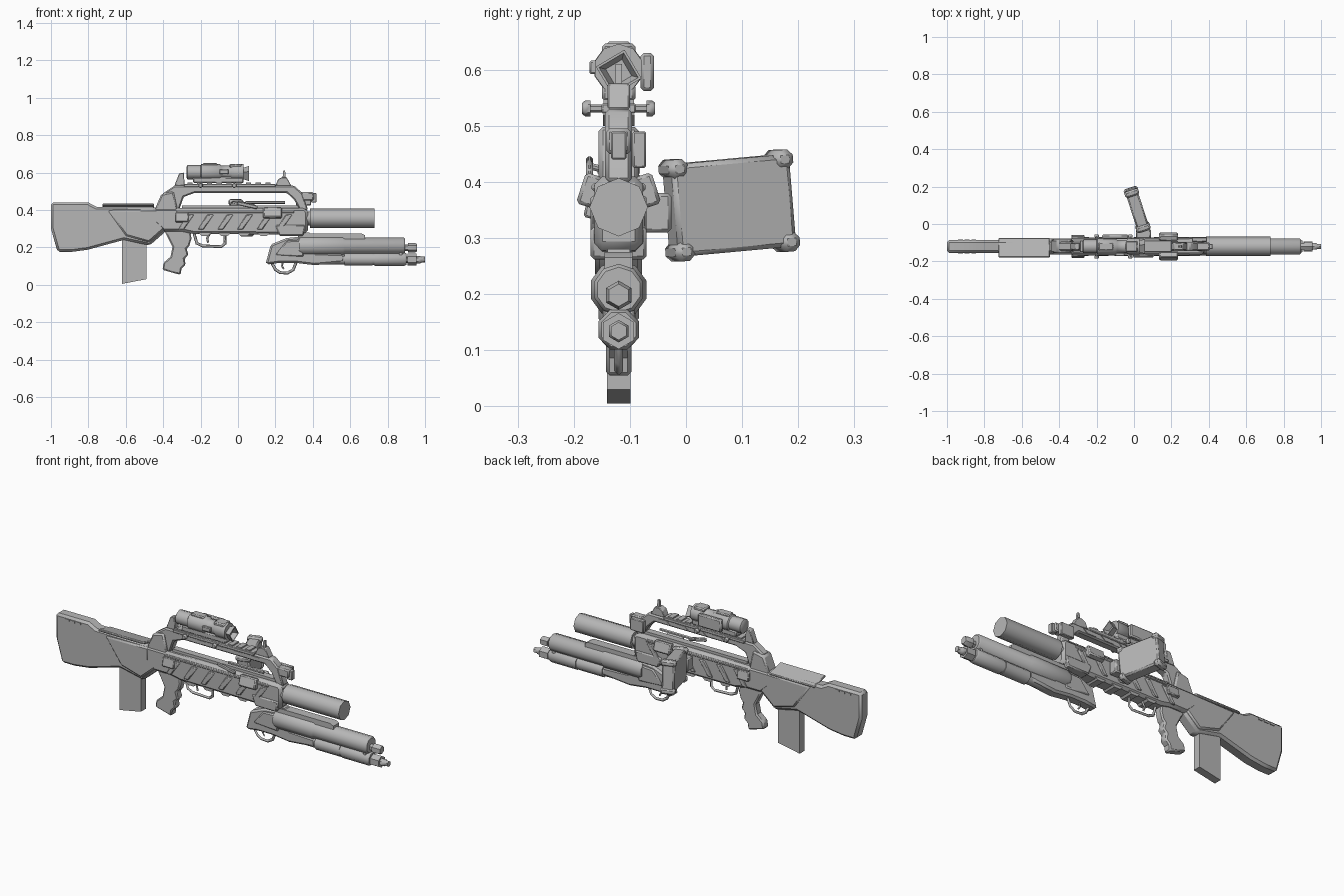
import bpy, bmesh, math
from mathutils import Vector

YC = -0.12  # centre plane of the rifle
grey = bpy.data.materials.new("gunmetal_grey")
grey.diffuse_color = (0.47, 0.47, 0.47, 1)


def finish(name, bm, bevel=0.0, angle=30):
    bmesh.ops.recalc_face_normals(bm, faces=bm.faces)
    me = bpy.data.meshes.new(name)
    bm.to_mesh(me)
    bm.free()
    ob = bpy.data.objects.new(name, me)
    bpy.context.collection.objects.link(ob)
    me.materials.append(grey)
    bpy.ops.object.select_all(action='DESELECT')
    ob.select_set(True)
    bpy.context.view_layer.objects.active = ob
    bpy.ops.object.shade_smooth_by_angle(angle=math.radians(angle))
    if bevel:
        m = ob.modifiers.new("bevel", 'BEVEL')
        m.width = bevel
        m.segments = 1
        m.limit_method = 'ANGLE'
        m.angle_limit = math.radians(40)
    return ob


def plate(name, pts, half, bevel=0.0, yc=YC):
    """Side profile in x,z extruded across y."""
    bm = bmesh.new()
    a = [bm.verts.new((x, yc - half, z)) for x, z in pts]
    b = [bm.verts.new((x, yc + half, z)) for x, z in pts]
    bm.faces.new(a)
    bm.faces.new(b[::-1])
    n = len(pts)
    for i in range(n):
        bm.faces.new((a[i], b[i], b[(i + 1) % n], a[(i + 1) % n]))
    return finish(name, bm, bevel)


def box(name, x0, x1, z0, z1, half, bevel=0.0, yc=YC):
    return plate(name, [(x0, z0), (x1, z0), (x1, z1), (x0, z1)], half, bevel, yc)


def tube(name, prof, z, n=8, phase=0.0, yc=YC, angle=50):
    """Stepped profile of (x, radius) turned round an axis along x."""
    bm = bmesh.new()
    rings = []
    for x, r in prof:
        rings.append([bm.verts.new((x, yc + r * math.sin(phase + i * math.tau / n),
                                    z + r * math.cos(phase + i * math.tau / n)))
                      for i in range(n)])
    for p, q in zip(rings, rings[1:]):
        for i in range(n):
            bm.faces.new((p[i], p[(i + 1) % n], q[(i + 1) % n], q[i]))
    bm.faces.new(rings[0])
    bm.faces.new(rings[-1][::-1])
    return finish(name, bm, 0, angle)


def tilted(name, size, loc, rot, bevel=0.0):
    bm = bmesh.new()
    bmesh.ops.create_cube(bm, size=1)
    bmesh.ops.scale(bm, vec=size, verts=bm.verts)
    ob = finish(name, bm, bevel)
    ob.location = loc
    ob.rotation_euler = [math.radians(a) for a in rot]
    return ob


def guard(name, pts, r=0.008):
    cu = bpy.data.curves.new(name, 'CURVE')
    cu.dimensions = '3D'
    cu.bevel_depth = r
    cu.bevel_resolution = 0
    sp = cu.splines.new('POLY')
    sp.points.add(len(pts) - 1)
    for p, (x, z) in zip(sp.points, pts):
        p.co = (x, YC, z, 1)
    ob = bpy.data.objects.new(name, cu)
    bpy.context.collection.objects.link(ob)
    cu.materials.append(grey)
    bpy.ops.object.select_all(action='DESELECT')
    ob.select_set(True)
    bpy.context.view_layer.objects.active = ob
    bpy.ops.object.convert(target='MESH')


# Stock, cheek rest and rear magazine
plate("stock", [(-1, .44), (-.80, .44), (-.757, .417), (-.46, .415), (-.40, .41), (-.37, .30),
                (-.473, .21), (-.61, .24), (-.805, .187), (-.89, .176), (-.965, .176), (-1, .30)],
      .034, .012)
plate("stock_core", [(-.70, .40), (-.42, .405), (-.39, .30), (-.475, .225), (-.60, .26)], .042, .01)
tilted("cheek_rest", (.275, .105, .012), (-.587, -.127, .417), (-14, 0, 0), .004)
plate("magazine", [(-.62, .005), (-.49, .03), (-.49, .25), (-.62, .25)], .021)
for i in range(3):
    box("butt_notch", -.94 + i * .035, -.915 + i * .035, .415, .427, .038)

# Receiver with slanted ribs along both sides
plate("receiver", [(-.45, .41), (.36, .41), (.375, .39), (.375, .28), (.31, .268), (-.24, .272),
                   (-.30, .285), (-.40, .285), (-.45, .33)], .043, .014)
for i in range(6):
    x = -.32 + i * .105
    plate("slanted_rib", [(x, .295), (x + .03, .295), (x + .085, .375), (x + .05, .375)], .05, .004)
for i in range(5):
    x = -.22 + i * .105
    plate("lower_scallop", [(x, .285), (x + .025, .262), (x + .06, .262), (x + .085, .285)], .036)
box("side_rail", -.33, .30, .383, .398, .048, .004)
plate("fore_block", [(.20, .32), (.22, .262), (.35, .262), (.36, .32)], .05, .006)
box("top_spine", -.30, .33, .405, .424, .018)
for s in (-1, 1):
    tilted("side_pod", (.10, .032, .058), (.185, YC + s * .052, .385), (s * 18, 0, 0), .006)
    tilted("rear_pod", (.07, .02, .05), (-.30, YC + s * .048, .36), (s * 12, 0, 0), .004)
tilted("charging_lever", (.11, .012, .02), (.05, -.172, .425), (0, 12, 0), .004)
tube("recoil_rod", [(.04, .008), (.25, .008)], .441, 6, yc=-.135)

# Pistol grip, trigger and trigger guard
plate("pistol_grip", [(-.254, .29), (-.249, .246), (-.26, .209), (-.275, .193), (-.265, .16),
                      (-.286, .139), (-.28, .107), (-.302, .086), (-.307, .053), (-.404, .08),
                      (-.398, .118), (-.361, .15), (-.35, .203), (-.372, .246), (-.40, .30)],
      .023, .007)
guard("trigger_guard", [(-.235, .275), (-.22, .222), (-.19, .208), (-.09, .204), (-.07, .22), (-.07, .275)])
guard("trigger", [(-.15, .275), (-.165, .25), (-.16, .225)], .006)

# Carry handle arch
plate("carry_handle", [(-.43, .40), (-.40, .49), (-.34, .53), (.30, .53), (.345, .49), (.375, .40),
                       (.33, .40), (.30, .455), (.26, .492), (-.23, .492), (-.29, .47), (-.315, .40)],
      .024, .007)
plate("handle_heel", [(-.45, .39), (-.41, .485), (-.345, .50), (-.32, .39)], .036, .008)
box("handle_rail", -.29, .20, .522, .54, .031, .003)
for i in range(9):
    box("rail_tooth", -.27 + i * .052, -.242 + i * .052, .538, .547, .027)
for i in range(4):
    x = -.17 + i * .11
    plate("handle_rib", [(x, .50), (x + .05, .50), (x + .075, .52), (x + .025, .52)], .028)

# Front and rear iron sights, front clamp
plate("front_sight_base", [(.20, .53), (.215, .565), (.235, .575), (.26, .575), (.285, .53)], .02, .003)
plate("front_sight_post", [(.238, .57), (.242, .61), (.252, .61), (.256, .57)], .006)
plate("rear_sight", [(-.34, .53), (-.315, .595), (-.29, .60), (-.285, .53)], .018, .003)
box("front_clamp", .32, .405, .45, .495, .022, .006)
box("clamp_nose", .39, .42, .44, .49, .014, .003)
box("clamp_side_box", .31, .39, .425, .49, .012, .003, yc=-.083)

# Optic with turrets, shade and cross bolts
tube("scope_body", [(-.275, .03), (-.27, .038), (-.20, .038), (-.195, .045), (-.10, .045), (-.09, .036),
                    (-.04, .036), (-.03, .044), (.03, .044)], .602, 10)
box("scope_mount", -.24, .03, .543, .575, .03, .006)
box("scope_cover", -.19, -.11, .63, .65, .022, .005)
box("scope_cover", -.045, .02, .625, .647, .03, .006)
box("scope_side_pack", -.17, -.03, .562, .63, .012, .006, yc=-.069)
box("scope_dial", -.10, -.05, .592, .616, .008, .003, yc=-.164)
tube("scope_shade", [(.02, .028), (.06, .042), (.06, .036), (.035, .024)], .595, 4, .25, angle=20)
for x in (-.20, -.02):
    bolt = tube("mount_bolt", [(-.065, .01), (-.06, .014), (-.05, .014), (-.05, .007), (.05, .007),
                               (.05, .014), (.06, .014), (.065, .01)], 0, 6, yc=0)
    bolt.rotation_euler = (0, 0, math.pi / 2)
    bolt.location = (x, YC, .531)

# Main barrel shroud
tube("barrel_shroud", [(.385, .052), (.73, .052)], .355, 8)
tube("barrel_neck", [(.34, .038), (.40, .038)], .355, 8)

# Swung-out side screen with corner bumpers
rot = (5, 0, 18)
screen = tilted("side_screen", (.066, .222, .165), (.017, .077, .358), rot, .008)
bpy.context.view_layer.update()
M = screen.matrix_world.copy()
for sy in (-1, 1):
    for sz in (-1, 1):
        tilted("screen_bumper", (.078, .036, .034), M @ Vector((0, sy * .099, sz * .074)), rot, .01)
box("screen_hinge", .01, .09, .31, .38, .026, .006, yc=-.052)

# Under-barrel launcher body, rail and guard
plate("launcher_body", [(.15, .12), (.175, .215), (.26, .25), (.33, .257), (.40, .255), (.42, .17),
                        (.57, .165), (.57, .12), (.41, .105), (.31, .117), (.22, .117), (.155, .108)],
      .03, .01)
plate("launcher_side_plate", [(.20, .16), (.26, .235), (.35, .24), (.35, .15)], .036, .006)
plate("launcher_rail", [(.32, .245), (.34, .275), (.66, .275), (.68, .265), (.68, .245)], .025)
guard("launcher_guard", [(.18, .118), (.20, .082), (.225, .065), (.265, .063), (.295, .08), (.31, .118)])
guard("launcher_trigger", [(.24, .12), (.235, .10), (.245, .085)], .005)

# Launcher barrels and muzzles
tube("upper_barrel", [(.325, .047), (.34, .052), (.56, .052), (.57, .046), (.885, .046), (.892, .04)],
     .208, 10)
tube("upper_muzzle", [(.88, .018), (.91, .018), (.91, .026), (.945, .026), (.957, .02)], .198, 6)
tube("lower_tube", [(.40, .03), (.57, .03), (.57, .037), (.72, .037), (.72, .034), (.73, .034),
                    (.73, .039), (.89, .039), (.90, .033)], .137, 8, math.pi / 8)
tube("lower_muzzle", [(.89, .018), (.905, .018), (.905, .032), (.955, .032), (.955, .02),
                      (.975, .02), (.98, .016), (1.0, .016)], .134, 6)
box("barrel_strap", .86, .88, .12, .22, .028, .004)
plate("fore_strut", [(.31, .28), (.33, .24), (.42, .24), (.38, .28)], .02)
